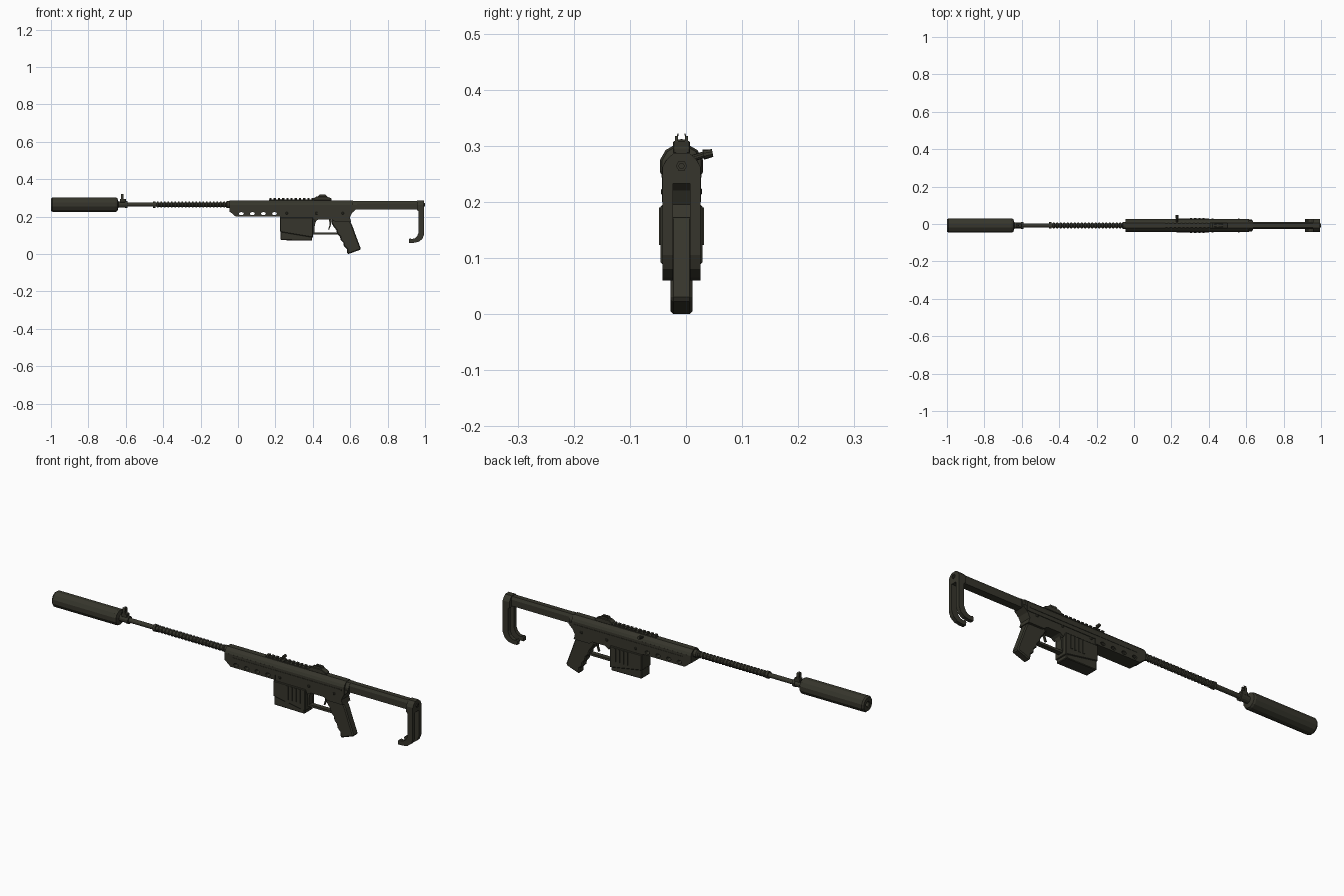
import bpy, bmesh, math
from mathutils import Vector

if "Cube" in bpy.data.objects:
    bpy.data.objects.remove(bpy.data.objects["Cube"])

CY = -0.008    # centre plane (the charging handle shifts the bounds)
AX = 0.264     # barrel axis height

mat = bpy.data.materials.new("dark olive metal")
mat.diffuse_color = (0.037, 0.036, 0.025, 1)
mat.use_nodes = True
mat.node_tree.nodes["Principled BSDF"].inputs["Base Color"].default_value = mat.diffuse_color


def finish(name, bm, bevel=0):
    bmesh.ops.recalc_face_normals(bm, faces=bm.faces)
    me = bpy.data.meshes.new(name)
    bm.to_mesh(me)
    bm.free()
    me.materials.append(mat)
    ob = bpy.data.objects.new(name, me)
    bpy.context.collection.objects.link(ob)
    if bevel:
        m = ob.modifiers.new("bevel", "BEVEL")
        m.width = bevel
        m.segments = 1
        m.limit_method = 'ANGLE'
        m.angle_limit = math.radians(50)
    return ob


def extrude(name, pts, vec, bevel=0):
    bm = bmesh.new()
    f = bm.faces.new([bm.verts.new(p) for p in pts])
    r = bmesh.ops.extrude_face_region(bm, geom=[f])
    bmesh.ops.translate(bm, vec=vec, verts=[g for g in r["geom"] if isinstance(g, bmesh.types.BMVert)])
    return finish(name, bm, bevel)


def side(name, xz, y0, y1, bevel=0):
    """Side profile extruded across y (relative to the centre plane)."""
    return extrude(name, [(x, CY + y0, z) for x, z in xz], (0, y1 - y0, 0), bevel)


def section(name, half, x0, x1):
    """Half cross-section (y, z), mirrored and extruded along x."""
    pts = half + [(-y, z) for y, z in reversed(half)]
    return extrude(name, [(x0, CY + y, z) for y, z in pts], (x1 - x0, 0, 0))


def box(name, x0, x1, y0, y1, z0, z1, bevel=0):
    return side(name, [(x0, z0), (x1, z0), (x1, z1), (x0, z1)], y0, y1, bevel)


def lathe(name, prof, n=12, z=AX):
    """Profile (x, radius) turned around the barrel axis, flat side up."""
    bm = bmesh.new()
    rings = []
    for x, r in prof:
        rings.append([bm.verts.new((x, CY + r * math.sin((i + .5) * math.tau / n),
                                    z + r * math.cos((i + .5) * math.tau / n))) for i in range(n)])
    for a, b in zip(rings, rings[1:]):
        for i in range(n):
            j = (i + 1) % n
            bm.faces.new((a[i], a[j], b[j], b[i]))
    bm.faces.new(rings[0])
    bm.faces.new(rings[-1])
    return finish(name, bm)


# Suppressor with recessed muzzle
lathe("suppressor", [(-0.93, .012), (-0.997, .012), (-1.0, .015), (-1.0, .034), (-0.992, .040),
                     (-0.655, .040), (-0.645, .036), (-0.64, .018)])
# Collar and front sight with two ears
lathe("muzzle_collar", [(-0.645, .017), (-0.605, .017), (-0.605, .019), (-0.592, .019), (-0.592, .012)])
box("front_sight_base", -0.632, -0.600, -.011, .011, .275, .295, .002)
box("front_sight_post", -0.622, -0.616, -.002, .002, .294, .312)
for s in (-1, 1):
    extrude("front_sight_ear", [(-0.626, CY + s * y, z) for y, z in
            ((.007, .292), (.011, .292), (.011, .308), (.007, .322), (.005, .322), (.008, .306))], (.014, 0, 0))
# Barrel, stop collar and ringed section
lathe("barrel", [(-0.66, .0115), (-0.02, .0115)])
lathe("barrel_collar", [(-0.455, .012), (-0.455, .018), (-0.442, .018), (-0.442, .012)])
ribs = []
for i in range(21):
    x = -0.435 + i * 0.0187
    ribs += [(x, .012), (x + .003, .0165), (x + .009, .0165), (x + .012, .012)]
lathe("barrel_rings", ribs)
lathe("barrel_nut", [(-0.065, .012), (-0.06, .019), (-0.04, .019)])

# Upper receiver: chamfered top, running back over the grip
section("upper_receiver", [(.034, .225), (.034, .262), (.028, .274), (.014, .287)], -0.045, 0.615)
section("receiver_tail", [(.026, .24), (.026, .262), (.014, .284)], 0.61, 0.635)
# Handguard with sloped front and round vents
guard = side("handguard", [(-0.045, .262), (-0.045, .228), (-0.012, .2), (.235, .2), (.235, .262)], -.0345, .0345)
bm = bmesh.new()
for i in range(4):
    ring = [bm.verts.new((.018 + .059 * i + .013 * math.cos(a * math.tau / 10), -.1,
                          .2155 + .0085 * math.sin(a * math.tau / 10))) for a in range(10)]
    f = bm.faces.new(ring)
    r = bmesh.ops.extrude_face_region(bm, geom=[f])
    bmesh.ops.translate(bm, vec=(0, .2, 0), verts=[g for g in r["geom"] if isinstance(g, bmesh.types.BMVert)])
cutter = finish("vent_cutter", bm)
m = guard.modifiers.new("vents", "BOOLEAN")
m.object = cutter
m.operation = 'DIFFERENCE'
m.solver = 'EXACT'
cutter.hide_render = True
cutter.hide_viewport = True
# Seam strip and pins along the receiver sides
for s in (-1, 1):
    side("receiver_seam", [(.0, .243), (.6, .243), (.6, .249), (.0, .249)], s * .033, s * .036)
    for x in (.26, .42, .56):
        box("receiver_pin", x - .006, x + .006, s * .032, s * .0365, .212, .224, .002)

# Lower receiver, sweeping up behind the grip
side("lower_receiver", [(.225, .25), (.225, .185), (.405, .185), (.41, .172), (.43, .185), (.50, .185),
                        (.52, .172), (.605, .172), (.598, .195), (.61, .22), (.632, .24), (.632, .25)],
     -.031, .031)
# Magazine well, ribs and magazine
side("magazine_well", [(.225, .195), (.225, .118), (.402, .088), (.402, .195)], -.037, .037, .003)
for s in (-1, 1):
    for i in range(4):
        x = .30 + i * .022
        side("magazine_well_rib", [(x, .19), (x, .125), (x + .011, .123), (x + .011, .19)], s * .036, s * .040)
side("magazine", [(.228, .19), (.228, .074), (.396, .072), (.396, .19)], -.033, .033, .003)

# Trigger guard and trigger
side("trigger_guard", [(.39, .115), (.39, .104), (.53, .104), (.535, .115)], -.012, .012)
side("trigger_guard_front", [(.395, .19), (.395, .106), (.408, .112), (.411, .16), (.425, .19)], -.016, .016)
side("trigger", [(.486, .19), (.490, .155), (.482, .132), (.487, .130), (.497, .155), (.500, .19)], -.005, .005)

# Pistol grip with finger grooves
side("pistol_grip", [(.505, .185), (.497, .17), (.512, .145), (.526, .128), (.530, .108), (.545, .094),
                     (.549, .075), (.563, .060), (.566, .042), (.582, .026), (.583, .002), (.590, .0),
                     (.652, .022), (.656, .030), (.628, .105), (.612, .150), (.600, .175)],
     -.0195, .0195, .005)

# Top rail with cross slots
box("rail_base", .165, .50, -.010, .010, .283, .292)
for i in range(15):
    x = .168 + i * .0225
    section("rail_tooth", [(.009, .291), (.013, .294), (.010, .299)], x, x + .012)
# Rear sight
side("rear_sight_base", [(.405, .297), (.42, .308), (.475, .308), (.50, .297), (.50, .286), (.405, .286)],
     -.015, .015, .002)
for s in (-1, 1):
    side("rear_sight_ear", [(.425, .305), (.435, .317), (.468, .317), (.48, .305)], s * .006, s * .012)
box("rear_sight_leaf", .445, .452, -.007, .007, .305, .311)

# Charging handle on the far side, with a ball knob
a, b = Vector((.23, CY + .018, .277)), Vector((.23, CY + .046, .286))
for nm, p0, p1, r0, r1 in (("charging_handle", a, b, .006, .006),
                           ("charging_knob", b - Vector((0, .007, .002)), b + Vector((0, .0095, .001)), .009, .007)):
    d = p1 - p0
    bm = bmesh.new()
    bmesh.ops.create_cone(bm, cap_ends=True, segments=10, radius1=r0, radius2=r1, depth=d.length)
    bmesh.ops.transform(bm, matrix=d.to_track_quat('Z', 'Y').to_matrix().to_4x4(), verts=bm.verts)
    bmesh.ops.translate(bm, vec=(p0 + p1) / 2, verts=bm.verts)
    finish(nm, bm)

# Stock beam, shoulder cap, forked hook plate and end bolt
section("stock_beam", [(.019, .239), (.019, .270), (.012, .284)], .60, .99)
section("stock_cap", [(.034, .233), (.034, .262), (.026, .276), (.014, .287)], .958, .995)
for s in (-1, 1):
    side("stock_hook", [(.995, .26), (.995, .105), (.985, .080), (.965, .065), (.94, .060), (.915, .060),
                        (.913, .078), (.920, .084), (.930, .080), (.945, .084), (.958, .096), (.966, .115),
                        (.966, .225), (.958, .24), (.958, .26)], s * .015, s * .034)
lathe("stock_bolt", [(.99, .010), (1.0, .010), (1.0, .005), (.997, .005)], 6)
